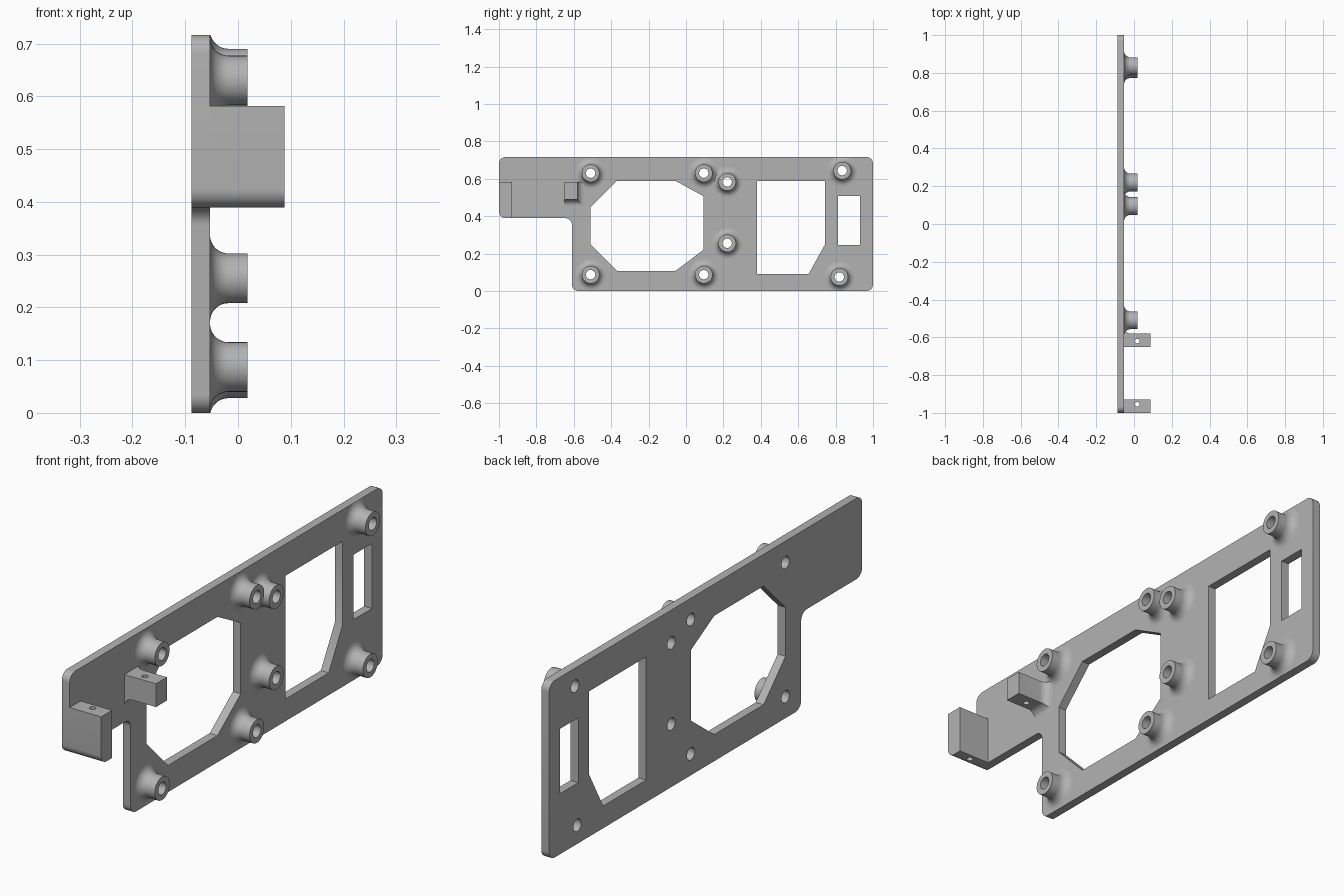
import bpy, bmesh, math
from mathutils import Vector

if "Cube" in bpy.data.objects:
    bpy.data.objects.remove(bpy.data.objects["Cube"])

BACK, FACE, POST, TIP = -0.088, -0.053, 0.018, 0.088
TOP = 0.716
HOLE, POST_R, FLARE, CORNER = 0.025, 0.047, 0.035, 0.035
SEG = 40

gray = bpy.data.materials.new("light gray")
gray.use_nodes = True
gray.diffuse_color = (0.45, 0.45, 0.45, 1)
gray.node_tree.nodes["Principled BSDF"].inputs["Base Color"].default_value = gray.diffuse_color


def finish(bm, name):
    """Turn a bmesh into a shaded object."""
    bmesh.ops.recalc_face_normals(bm, faces=bm.faces)
    mesh = bpy.data.meshes.new(name)
    bm.to_mesh(mesh)
    bm.free()
    mesh.materials.append(gray)
    obj = bpy.data.objects.new(name, mesh)
    bpy.context.collection.objects.link(obj)
    bpy.ops.object.select_all(action="DESELECT")
    obj.select_set(True)
    bpy.context.view_layer.objects.active = obj
    bpy.ops.object.shade_smooth_by_angle(angle=math.radians(30))
    return obj


def circle(y, z, r):
    return [(y + r * math.cos(math.tau * i / SEG), z + r * math.sin(math.tau * i / SEG))
            for i in range(SEG)]


def rounded(points, radius, steps=8):
    """Replace each right-angled corner by an arc, inward or outward."""
    out = []
    for i, p in enumerate(points):
        p = Vector(p)
        a = (Vector(points[i - 1]) - p).normalized() * radius
        b = (Vector(points[(i + 1) % len(points)]) - p).normalized() * radius
        for k in range(steps + 1):
            t = math.pi / 2 * k / steps
            out.append(p + a * (1 - math.sin(t)) + b * (1 - math.cos(t)))
    return out


def bridge(bm, rings, closed=False):
    """Join successive vertex rings with quads."""
    pairs = list(zip(rings, rings[1:])) + ([(rings[-1], rings[0])] if closed else [])
    for r, s in pairs:
        for i in range(len(r)):
            j = (i + 1) % len(r)
            bm.faces.new((r[i], r[j], s[j], s[i]))


def flare_profile(steps=8):
    """Concave fillet as (x, extra offset) from the plate outward."""
    return [(FACE + FLARE * (1 - math.cos(t)), FLARE * (1 - math.sin(t)))
            for t in (math.pi / 2 * k / steps for k in range(steps + 1))]


posts = [(-0.51, 0.63), (0.095, 0.63), (0.22, 0.583), (0.22, 0.255),
         (0.835, 0.643), (-0.51, 0.087), (0.095, 0.087), (0.82, 0.075)]

# Plate with its openings and screw holes
outline = rounded([(-1, 0.389), (-0.61, 0.389), (-0.61, 0), (1, 0), (1, TOP), (-1, TOP)], CORNER)
fan_opening = [(-0.51, 0.25), (-0.37, 0.108), (-0.055, 0.108), (0.093, 0.22),
               (0.093, 0.507), (-0.055, 0.588), (-0.37, 0.588), (-0.51, 0.448)]
window = [(0.38, 0.09), (0.655, 0.09), (0.744, 0.25), (0.744, 0.588), (0.38, 0.588)]
slot = [(0.814, 0.245), (0.931, 0.245), (0.931, 0.507), (0.814, 0.507)]
bm = bmesh.new()
for loop in [outline, fan_opening, window, slot] + [circle(y, z, HOLE) for y, z in posts]:
    verts = [bm.verts.new((BACK, y, z)) for y, z in loop]
    for i in range(len(verts)):
        bm.edges.new((verts[i - 1], verts[i]))
bmesh.ops.triangle_fill(bm, use_beauty=True, use_dissolve=False, edges=bm.edges[:])
grown = bmesh.ops.extrude_face_region(bm, geom=bm.faces[:], use_keep_orig=True)
for v in grown["geom"]:
    if isinstance(v, bmesh.types.BMVert):
        v.co.x = FACE
finish(bm, "plate")

# Flared hollow standoffs, trimmed to the plate edge
for n, (y, z) in enumerate(posts, 1):
    bm = bmesh.new()
    profile = [(x, POST_R + d) for x, d in flare_profile()]
    profile += [(POST, POST_R), (POST, HOLE), (FACE, HOLE)]
    rings = [[bm.verts.new((x, cy, min(max(cz, 0), TOP))) for cy, cz in circle(y, z, r)]
             for x, r in profile]
    bridge(bm, rings)
    finish(bm, f"standoff_{n}")


def drill(obj, y):
    """Bore a small vertical hole through a block."""
    bpy.ops.mesh.primitive_cylinder_add(vertices=24, radius=0.012, depth=1, location=(POST, y, 0.5))
    cutter = bpy.context.object
    cutter.hide_render = True
    cutter.data.materials.append(gray)
    mod = obj.modifiers.new("bore", "BOOLEAN")
    mod.operation, mod.solver, mod.object = "DIFFERENCE", "EXACT", cutter
    bpy.context.view_layer.objects.active = obj
    bpy.ops.object.modifier_apply(modifier=mod.name)
    bpy.data.objects.remove(cutter)


def block(name, sections, hole_y):
    """Loft cross-sections given as (x, [(y, z), ...]) and drill the result."""
    bm = bmesh.new()
    rings = [[bm.verts.new((x, y, z)) for y, z in pts] for x, pts in sections]
    bridge(bm, rings)
    bm.faces.new(rings[0])
    bm.faces.new(rings[-1])
    drill(finish(bm, name), hole_y)


# End block, following the rounded plate corner
corner = rounded([(-1, 0.389), (-0.93, 0.389), (-0.93, 0.582), (-1, 0.582)], CORNER)[:9]
end_section = corner + [(-0.93, 0.389), (-0.93, 0.582), (-1, 0.582)]
block("end_block", [(FACE, end_section), (TIP, end_section)], -0.955)

# Inner block, flared below and on one side where it meets the plate
block("inner_block",
      [(x, [(-0.65, 0.488 - d), (-0.58 + d, 0.488 - d), (-0.58 + d, 0.582), (-0.65, 0.582)])
       for x, d in flare_profile() + [(TIP, 0)]], -0.62)
